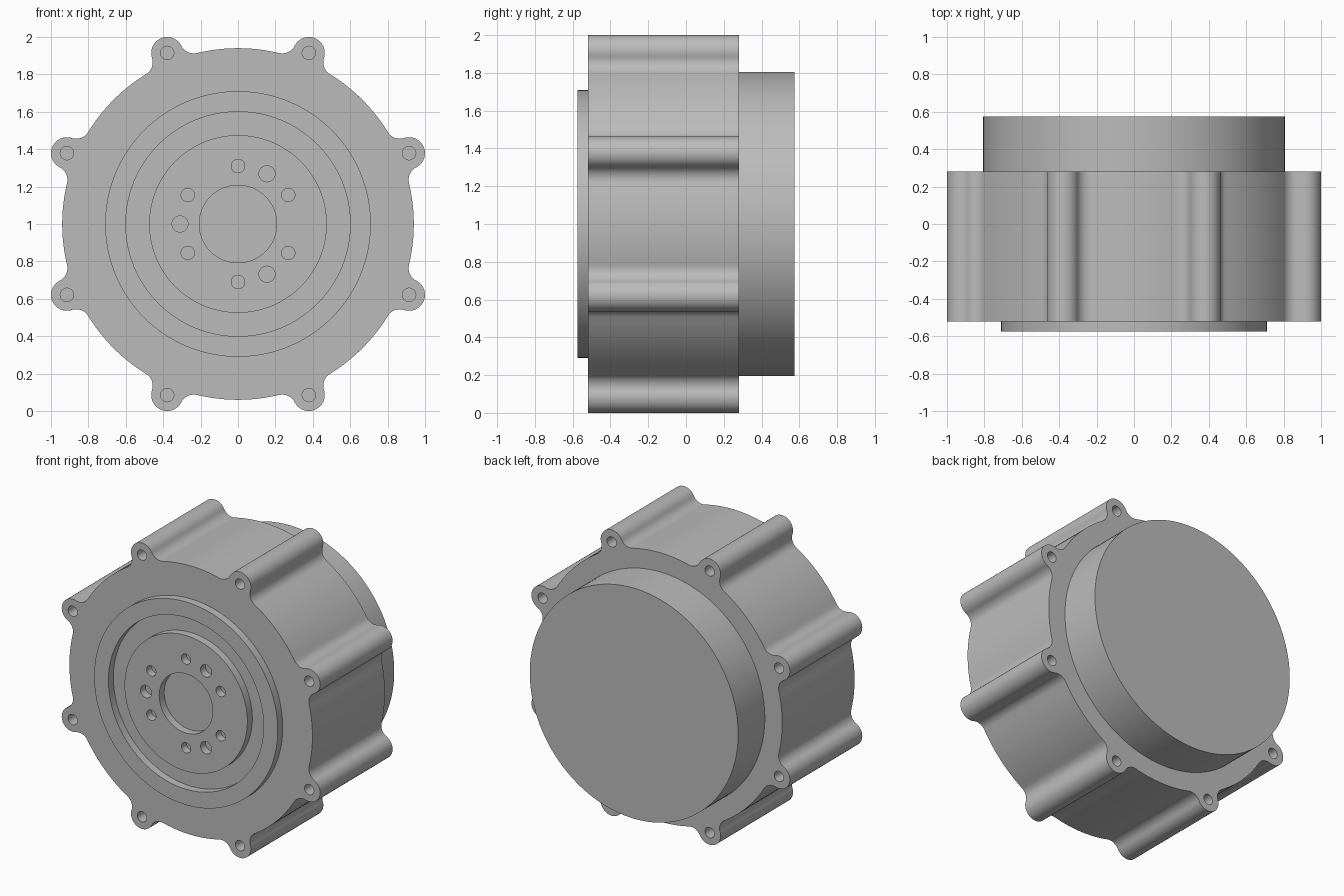
import bpy
import bmesh
import math
from mathutils import Vector

cube = bpy.data.objects.get("Cube")
if cube:
    bpy.data.objects.remove(cube, do_unlink=True)

CENTRE_Z = 1.0
FRONT, FACE, REAR, BACK = -0.575, -0.52, 0.28, 0.575
BODY_R, LUG_R, FILLET_R, LUG_DIST = 0.94, 0.085, 0.075, 0.99
HOLE_R, BIG_HOLE_R, HOLE_DEPTH = 0.036, 0.043, 0.08

metal = bpy.data.materials.new("plain grey metal")
metal.use_nodes = True
GREY = (0.5, 0.5, 0.5, 1)
metal.diffuse_color = GREY
metal.node_tree.nodes["Principled BSDF"].inputs["Base Color"].default_value = GREY


def polar(radius, angle):
    return Vector((radius * math.cos(angle), radius * math.sin(angle)))


def circle(radius, count=96, centre=Vector((0, 0))):
    return [centre + polar(radius, math.tau * i / count) for i in range(count)]


def arc(centre, radius, start, end, count):
    return [centre + polar(radius, start + (end - start) * i / count) for i in range(count + 1)]


def prisms(name, items):
    """One object holding a closed prism for each (outline, y start, y end)."""
    bm = bmesh.new()
    for outline, y0, y1 in items:
        face = bm.faces.new([bm.verts.new((p.x, y0, p.y + CENTRE_Z)) for p in outline])
        grown = bmesh.ops.extrude_face_region(bm, geom=[face])["geom"]
        verts = [g for g in grown if isinstance(g, bmesh.types.BMVert)]
        bmesh.ops.translate(bm, verts=verts, vec=(0, y1 - y0, 0))
    bmesh.ops.recalc_face_normals(bm, faces=bm.faces)
    mesh = bpy.data.meshes.new(name)
    bm.to_mesh(mesh)
    bm.free()
    obj = bpy.data.objects.new(name, mesh)
    bpy.context.collection.objects.link(obj)
    mesh.materials.append(metal)
    return obj


def select_only(obj):
    bpy.ops.object.select_all(action="DESELECT")
    obj.select_set(True)
    bpy.context.view_layer.objects.active = obj


def cut(obj, items):
    cutter = prisms("cutter", items)
    cutter.hide_render = True
    mod = obj.modifiers.new("cut", "BOOLEAN")
    mod.operation = "DIFFERENCE"
    mod.solver = "EXACT"
    mod.object = cutter
    select_only(obj)
    bpy.ops.object.modifier_apply(modifier=mod.name)
    bpy.data.objects.remove(cutter, do_unlink=True)


def finish(obj):
    select_only(obj)
    bpy.ops.object.shade_smooth_by_angle(angle=math.radians(30))


# Housing outline: round body with eight filleted bolt lugs
fillet_dist = BODY_R + FILLET_R
reach = LUG_R + FILLET_R
swing = math.acos((fillet_dist**2 + LUG_DIST**2 - reach**2) / (2 * fillet_dist * LUG_DIST))
lug_angles = [math.tau * (i + 0.5) / 8 for i in range(8)]
outline = []
for a in lug_angles:
    lug = polar(LUG_DIST, a)
    before, after = polar(fillet_dist, a - swing), polar(fillet_dist, a + swing)
    to_lug = lug - before
    join = math.atan2(to_lug.y, to_lug.x)
    # angle of the first fillet's joint, measured from the lug's own direction
    turn = (join + math.pi - a) % math.tau - math.tau
    sweep = (a - swing + math.pi - join) % math.tau
    outline += arc(before, FILLET_R, join + sweep, join, 10)
    outline += arc(lug, LUG_R, a + turn, a - turn, 24)[1:]
    outline += arc(after, FILLET_R, 2 * a - join, 2 * a - join - sweep, 10)[1:]
    outline += arc(Vector((0, 0)), BODY_R, a + swing, a + math.tau / 8 - swing, 12)[1:-1]

housing = prisms("housing", [(outline, FACE, REAR)])

# Blind bolt holes at both ends of each lug
holes = []
for a in lug_angles:
    ring = circle(HOLE_R, 24, polar(LUG_DIST, a))
    holes.append((ring, FACE - 0.05, FACE + HOLE_DEPTH))
    holes.append((ring, REAR - HOLE_DEPTH, REAR + 0.05))
cut(housing, holes)
finish(housing)

# Rear cover drum
finish(prisms("rear_cover", [(circle(0.806, 128), REAR - 0.02, BACK)]))

# Raised front ring around the recess
front_ring = prisms("front_ring", [(circle(0.71, 128), FRONT, FACE + 0.01)])
cut(front_ring, [(circle(0.60, 128), FRONT - 0.1, FACE + 0.1)])
finish(front_ring)

# Output hub with a centre bore, small bolt holes and larger dowel holes
hub = prisms("output_hub", [(circle(0.475), FRONT, FACE + 0.01)])
bores = [circle(0.207, 64)]
bores += [circle(HOLE_R, 24, polar(0.31, math.radians(d))) for d in (30, 90, 150, 210, 270, 330)]
bores += [circle(BIG_HOLE_R, 24, polar(0.31, math.radians(d))) for d in (60, 180, 300)]
cut(hub, [(bore, FRONT - 0.1, FACE + 0.1) for bore in bores])
finish(hub)
